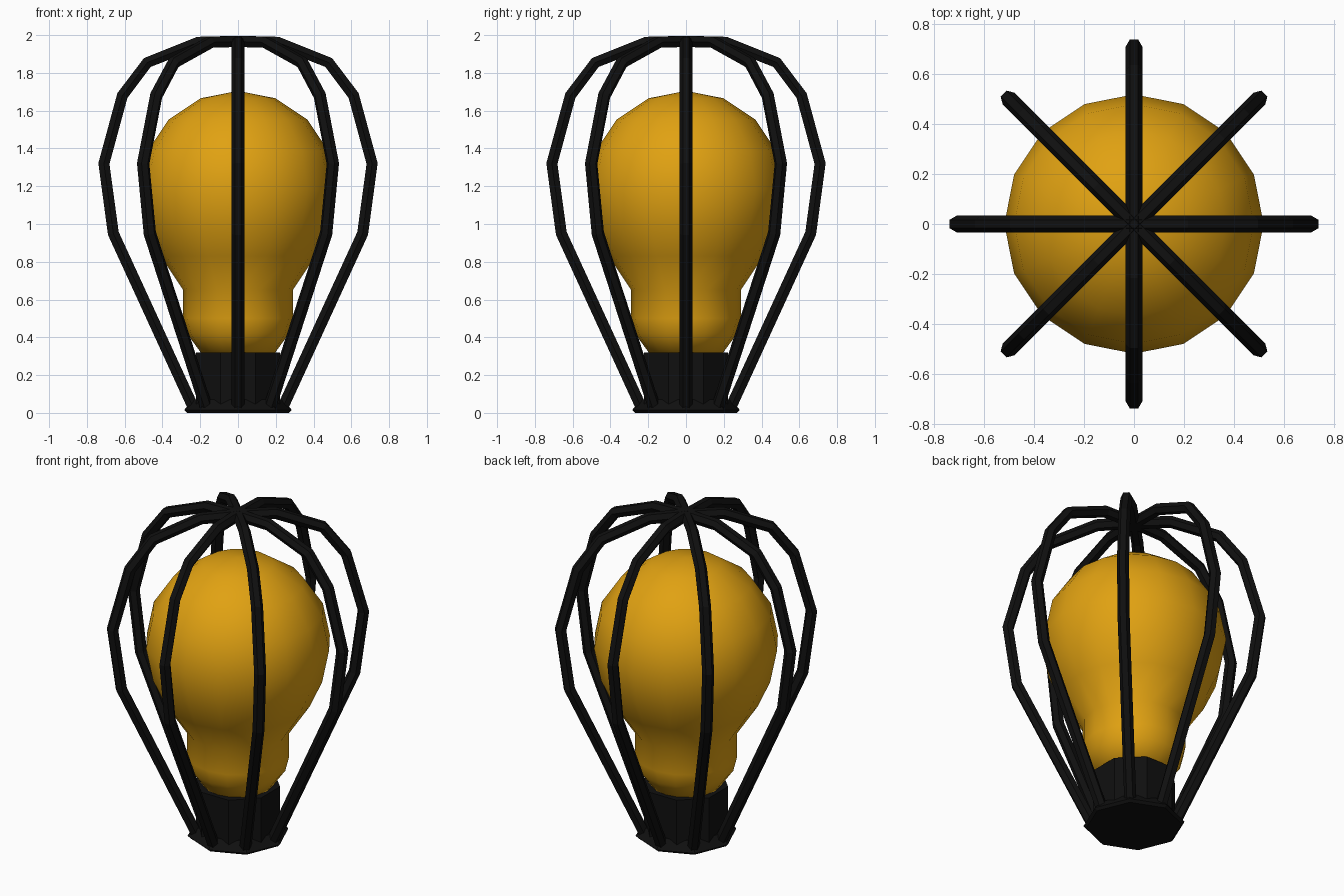
import bpy
import bmesh
import math

cube = bpy.data.objects.get("Cube")
if cube:
    bpy.data.objects.remove(cube, do_unlink=True)


def make_material(name, colour):
    mat = bpy.data.materials.new(name)
    mat.use_nodes = True
    mat.diffuse_color = colour
    bsdf = mat.node_tree.nodes["Principled BSDF"]
    bsdf.inputs["Base Color"].default_value = colour
    bsdf.inputs["Roughness"].default_value = 0.8
    return mat


amber = make_material("amber glass", (0.75, 0.36, 0.006, 1))
black = make_material("black metal", (0.005, 0.005, 0.005, 1))


def lathe(name, profile, sides, mat, turn=0.0, smooth=False):
    """Revolve (radius, height) points; radius zero makes a pole."""
    bm = bmesh.new()
    rings = []
    for r, z in profile:
        if r == 0:
            rings.append([bm.verts.new((0, 0, z))] * sides)
        else:
            angles = [turn + math.tau * i / sides for i in range(sides)]
            rings.append([bm.verts.new((r * math.cos(a), r * math.sin(a), z)) for a in angles])
    for low, high in zip(rings, rings[1:]):
        for i in range(sides):
            j = (i + 1) % sides
            corners = dict.fromkeys((low[i], low[j], high[j], high[i]))
            bm.faces.new(list(corners))
    bmesh.ops.recalc_face_normals(bm, faces=bm.faces)
    for face in bm.faces:
        face.smooth = smooth
    mesh = bpy.data.meshes.new(name)
    bm.to_mesh(mesh)
    bm.free()
    mesh.materials.append(mat)
    obj = bpy.data.objects.new(name, mesh)
    bpy.context.collection.objects.link(obj)
    return obj


# Glass bulb: round head and narrower neck
head_radius, head_height = 0.52, 1.185
bulb = [(0, 0.30), (0.19, 0.31), (0.27, 0.42), (0.29, 0.5), (0.29, 0.65), (0.41, 0.83)]
for step in range(-1, 4):
    a = math.radians(22.5 * step)
    bulb.append((head_radius * math.cos(a), head_height + head_radius * math.sin(a)))
bulb.append((0, head_height + head_radius))
lathe("glass_bulb", bulb, 16, amber, smooth=True)

# Socket under the bulb
lathe("socket", [(0, 0), (0.24, 0), (0.24, 0.32), (0, 0.32)], 8, black, turn=math.pi / 8)

# Flat rim joining the feet of the bars
lathe("base_rim", [(0, 0), (0.27, 0), (0.285, 0.015), (0.24, 0.07), (0, 0.07)], 8, black)

# Wire guard: arches crossing over the top
half = [(0.235, 0.025), (0.66, 0.95), (0.71, 1.32), (0.612, 1.68), (0.48, 1.855), (0.21, 1.962)]
path = [(-r, z) for r, z in half] + [(0, 1.967)] + [(r, z) for r, z in reversed(half)]
for n in range(4):
    name = f"guard_arch_{n + 1}"
    curve = bpy.data.curves.new(name, "CURVE")
    curve.dimensions = "3D"
    curve.bevel_depth = 0.034
    curve.bevel_resolution = 1
    curve.use_fill_caps = True
    spline = curve.splines.new("POLY")
    spline.points.add(len(path) - 1)
    a = math.pi * n / 4
    for point, (r, z) in zip(spline.points, path):
        point.co = (r * math.cos(a), r * math.sin(a), z, 1)
    spline.use_smooth = False
    curve.materials.append(black)
    arch = bpy.data.objects.new(name, curve)
    bpy.context.collection.objects.link(arch)
